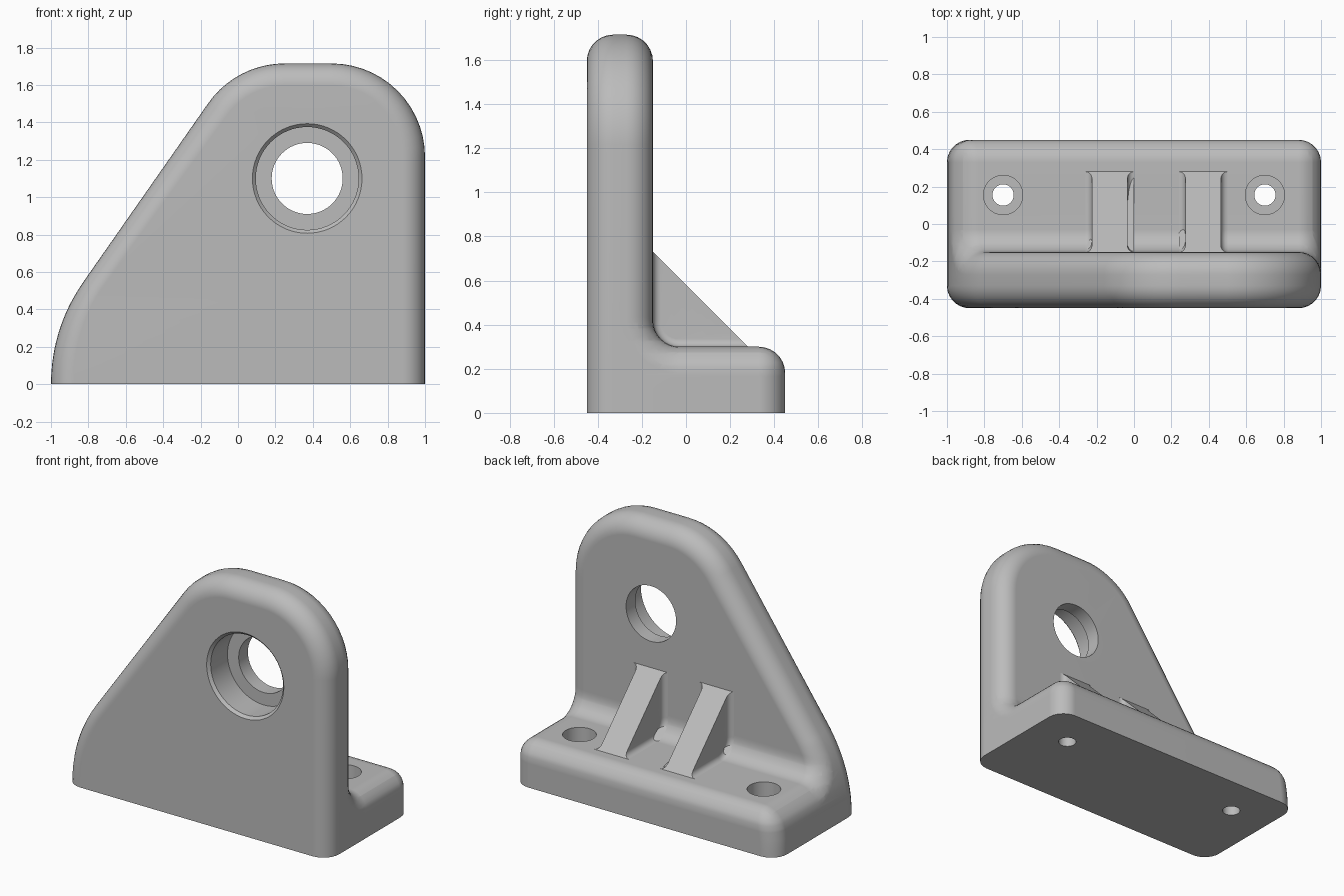
import bpy, bmesh
from math import sin, cos, pi, radians, sqrt
from mathutils import Matrix, Vector

cube = bpy.data.objects.get("Cube")
if cube:
    bpy.data.objects.remove(cube)

gray = bpy.data.materials.new("cast gray")
gray.use_nodes = True
gray.diffuse_color = (0.5, 0.5, 0.5, 1)
gray.node_tree.nodes["Principled BSDF"].inputs["Base Color"].default_value = (0.5, 0.5, 0.5, 1)

TILT = radians(34.8)      # lean of the sloping side
FOOT_R = 0.95             # curve at the foot of the slope
FOOT_X = -1 + FOOT_R * (1 - cos(TILT))
FOOT_Z = FOOT_R * sin(TILT)
ROUND = 0.12


def make_object(name, bm):
    bmesh.ops.recalc_face_normals(bm, faces=bm.faces)
    mesh = bpy.data.meshes.new(name)
    bm.to_mesh(mesh)
    bm.free()
    mesh.materials.append(gray)
    obj = bpy.data.objects.new(name, mesh)
    bpy.context.scene.collection.objects.link(obj)
    return obj


def activate(obj):
    bpy.ops.object.select_all(action='DESELECT')
    obj.select_set(True)
    bpy.context.view_layer.objects.active = obj


def arc(cx, cy, r, a0, a1, n):
    steps = [radians(a0 + (a1 - a0) * i / n) for i in range(n + 1)]
    return [(cx + r * cos(a), cy + r * sin(a)) for a in steps]


def prism(name, points, depth):
    """Extrude a closed outline of 3D points along depth."""
    bm = bmesh.new()
    face = bm.faces.new([bm.verts.new(p) for p in points])
    ext = bmesh.ops.extrude_face_region(bm, geom=[face])
    verts = [v for v in ext["geom"] if isinstance(v, bmesh.types.BMVert)]
    bmesh.ops.translate(bm, verts=verts, vec=depth)
    return make_object(name, bm)


def lathe(name, profile, place, sides=64):
    """Stack rings of (radius, height) into a closed turned solid."""
    bm = bmesh.new()
    rings = []
    for r, h in profile:
        rings.append([bm.verts.new((r * cos(2 * pi * i / sides), r * sin(2 * pi * i / sides), h))
                      for i in range(sides)])
    for a, b in zip(rings, rings[1:]):
        for i in range(sides):
            j = (i + 1) % sides
            bm.faces.new((a[i], a[j], b[j], b[i]))
    bm.faces.new(rings[0])
    bm.faces.new(rings[-1])
    bm.transform(place)
    return make_object(name, bm)


def boolean(obj, other, operation):
    other.hide_render = True
    activate(obj)
    mod = obj.modifiers.new("cut", 'BOOLEAN')
    mod.operation = operation
    mod.solver = 'EXACT'
    mod.object = other
    bpy.ops.object.modifier_apply(modifier=mod.name)
    bpy.data.objects.remove(other)


def finish(obj):
    activate(obj)
    bpy.ops.object.shade_smooth_by_angle(angle=radians(32))
    mod = obj.modifiers.new("weighted normals", 'WEIGHTED_NORMAL')
    mod.keep_sharp = True


# Bracket body: L section with a filleted inner corner, trimmed to the front outline
section = [(-0.45, 0), (-0.45, 3), (-0.15, 3)]
section += arc(-0.03, 0.42, ROUND, 180, 270, 8) + [(0.45, 0.3), (0.45, 0)]
outline = [(FOOT_X, -1), (FOOT_X, FOOT_Z)]
outline += arc(0.25, 1.215, 0.5, 180 - 34.8, 90, 10)
outline += arc(0.5, 1.215, 0.5, 90, 0, 14) + [(1, -1)]
body = prism("bracket_body", [(-2, y, z) for y, z in section], Vector((4, 0, 0)))
trim = prism("outline_trim", [(x, -2, z) for x, z in outline], Vector((0, 4, 0)))
boolean(body, trim, 'INTERSECT')

# Round every outer edge except the underside
bm = bmesh.new()
bm.from_mesh(body.data)
bmesh.ops.remove_doubles(bm, verts=bm.verts, dist=0.0005)
bmesh.ops.dissolve_limit(bm, angle_limit=0.005, verts=bm.verts, edges=bm.edges)
outer = [e for e in bm.edges if len(e.link_faces) == 2
         and e.calc_face_angle() > radians(45)
         and max(v.co.z for v in e.verts) > 0.001]
bmesh.ops.bevel(bm, geom=outer, offset=ROUND, offset_type='OFFSET', segments=7,
                profile=0.5, affect='EDGES', clamp_overlap=False)

# Curve the foot of the sloping side outward
for i in range(1, 10):
    bmesh.ops.bisect_plane(bm, geom=bm.verts[:] + bm.edges[:] + bm.faces[:], dist=0.0001,
                           plane_co=(0, 0, FOOT_Z * i / 10 + 0.003), plane_no=(0, 0, 1))
for v in bm.verts:
    if v.co.x < -0.4 and v.co.z < FOOT_Z:
        v.co.x += (FOOT_R - 1) - sqrt(FOOT_R ** 2 - v.co.z ** 2) - FOOT_X
bm.to_mesh(body.data)
bm.free()

# Chamfered, stepped bore through the upright plate
bore = lathe("bore_cutter", [(0.313, -0.47), (0.275, -0.432), (0.275, -0.25),
                             (0.19, -0.25), (0.19, 0)],
             Matrix.Translation((0.37, 0, 1.1)) @ Matrix.Rotation(-pi / 2, 4, 'X'))
boolean(body, bore, 'DIFFERENCE')

# Counterbored bolt holes in the base
for x in (-0.7, 0.7):
    bolt = lathe("bolt_cutter", [(0.057, -0.1), (0.057, 0.15), (0.105, 0.15), (0.105, 0.5)],
                 Matrix.Translation((x, 0.155, 0)), 48)
    boolean(body, bolt, 'DIFFERENCE')
finish(body)


# Gusset ribs behind the plate, with a small fillet where they meet the body
def rib_contour(n):
    """Path hugging the inner corner at a distance n, ending on the rib slope."""
    slope = 0.58
    return ([(-0.15 + n, slope + 0.15 - n)] + arc(-0.03, 0.42, ROUND - n, 180, 270, 8)
            + [(slope - 0.3 - n, 0.3 + n)])


def rib(name, centre, half=0.095, fillet=0.035):
    rows = []
    for i in range(6):
        a = pi / 2 * i / 5
        rows.append((half + fillet * (1 - sin(a)), rib_contour(fillet * (1 - cos(a)))))
    rows.insert(0, (half + fillet, rib_contour(-0.01)))
    first, last = rows[-1][1][0], rows[-1][1][-1]
    count = len(rows[0][1])
    chord = [tuple(p + (q - p) * k / (count - 1) for p, q in zip(first, last))
             for k in range(count)]
    rows.append((half, chord))
    full = [(-x, pts) for x, pts in rows] + [(x, pts) for x, pts in reversed(rows)]
    bm = bmesh.new()
    grid = [[bm.verts.new((centre + x, y, z)) for y, z in pts] for x, pts in full]
    for a, b in zip(grid, grid[1:]):
        for k in range(count - 1):
            bm.faces.new((a[k], a[k + 1], b[k + 1], b[k]))
    bm.faces.new([row[0] for row in grid])
    bm.faces.new([row[-1] for row in grid])
    bm.faces.new([v for v in grid[0]] + [v for v in reversed(grid[-1])])
    bmesh.ops.remove_doubles(bm, verts=bm.verts, dist=0.0001)
    finish(make_object(name, bm))


rib("right_rib", -0.13)
rib("left_rib", 0.37)
